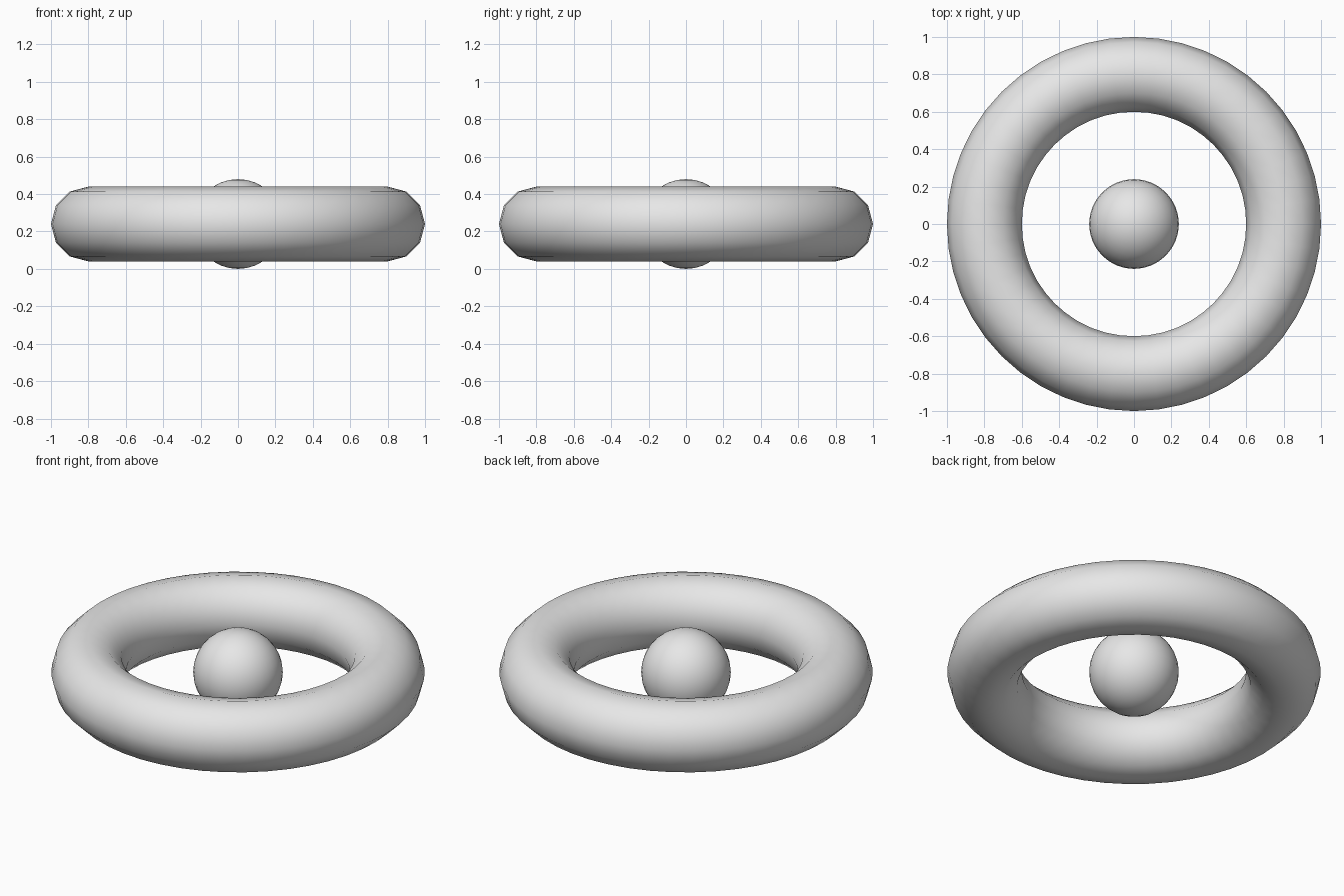
import bpy

# Remove the default cube
cube = bpy.data.objects.get("Cube")
if cube:
    bpy.data.objects.remove(cube, do_unlink=True)

CENTRE = (0, 0, 0.24)

# Single plain grey
grey = bpy.data.materials.new("light_grey")
grey.use_nodes = True
colour = (0.8, 0.8, 0.8, 1)
grey.diffuse_color = colour
grey.node_tree.nodes["Principled BSDF"].inputs["Base Color"].default_value = colour


def finish(name):
    obj = bpy.context.object
    obj.name = name
    obj.data.name = name
    obj.data.materials.append(grey)
    bpy.ops.object.shade_smooth()


# Outer ring
bpy.ops.mesh.primitive_torus_add(location=CENTRE, major_radius=0.8, minor_radius=0.2,
                                 major_segments=48, minor_segments=12)
finish("ring")

# Ball floating in the middle
bpy.ops.mesh.primitive_uv_sphere_add(location=CENTRE, radius=0.24,
                                     segments=32, ring_count=16)
finish("centre_ball")
